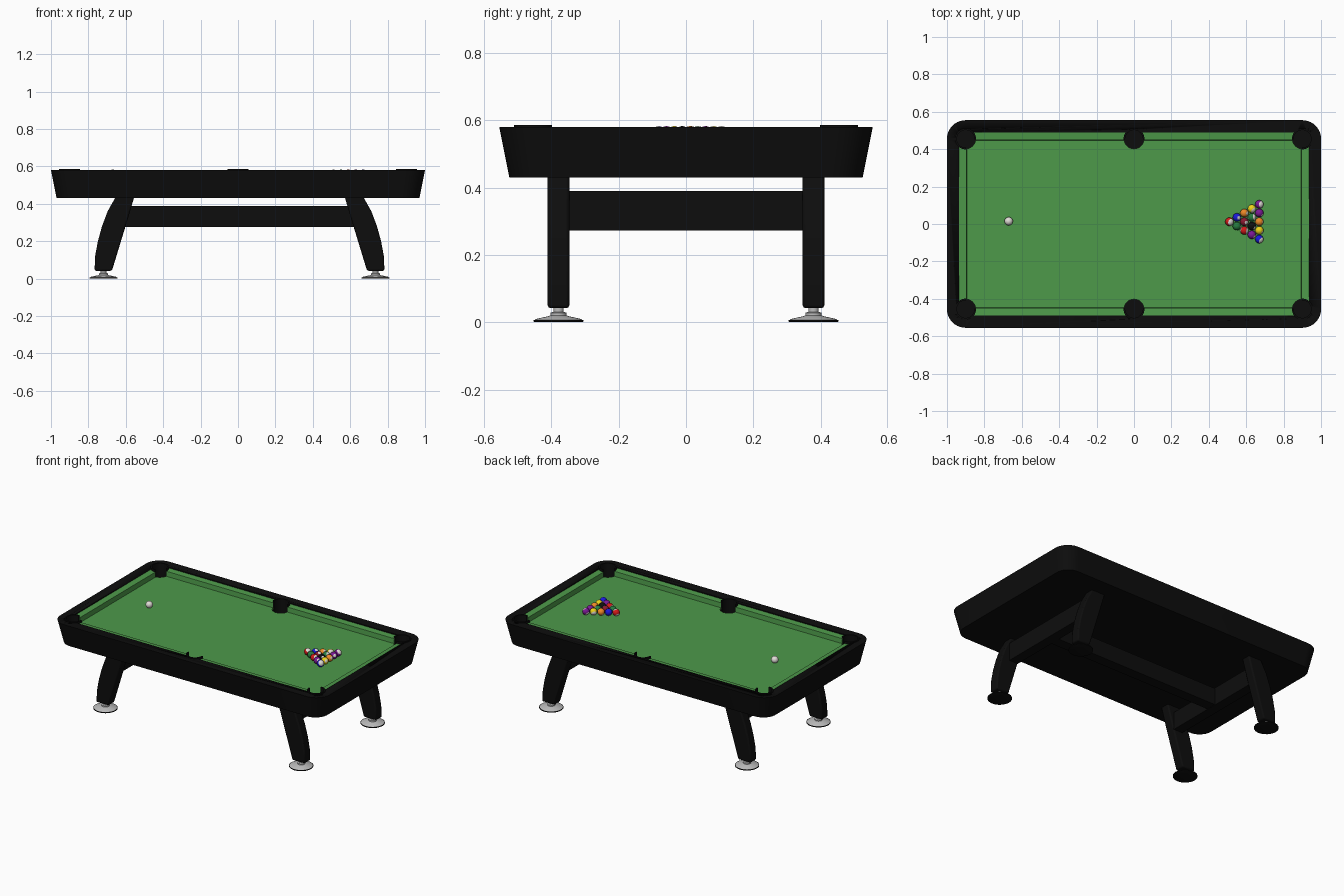
import bpy, bmesh, math, random
from mathutils import Vector

random.seed(4)
if "Cube" in bpy.data.objects:
    bpy.data.objects.remove(bpy.data.objects["Cube"])

BED, RIM = 0.538, 0.58
POCKET_X, POCKET_Y = 0.9, 0.455
SHIFT = 0.008          # under-frame sits slightly to the left


def material(name, rgb, rough=0.5, metal=0.0):
    m = bpy.data.materials.new(name)
    m.use_nodes = True
    m.diffuse_color = (*rgb, 1)
    node = m.node_tree.nodes["Principled BSDF"]
    node.inputs["Base Color"].default_value = (*rgb, 1)
    node.inputs["Roughness"].default_value = rough
    node.inputs["Metallic"].default_value = metal
    return m


black = material("black", (0.004, 0.004, 0.004))
felt = material("felt", (0.075, 0.32, 0.068), 0.9)
silver = material("silver", (0.5, 0.5, 0.5), 0.3)
colours = {
    "white": material("ball_white", (0.75, 0.72, 0.68), 0.2),
    "yellow": material("ball_yellow", (0.85, 0.65, 0.01), 0.2),
    "blue": material("ball_blue", (0.01, 0.01, 0.7), 0.2),
    "red": material("ball_red", (0.65, 0.01, 0.01), 0.2),
    "purple": material("ball_purple", (0.2, 0.01, 0.3), 0.2),
    "orange": material("ball_orange", (0.85, 0.25, 0.02), 0.2),
    "green": material("ball_green", (0.02, 0.2, 0.05), 0.2),
    "maroon": material("ball_maroon", (0.25, 0.01, 0.03), 0.2),
    "black": material("ball_black", (0.005, 0.005, 0.005), 0.2),
}


def finish(bm, name, *mats, smooth=None):
    bmesh.ops.recalc_face_normals(bm, faces=bm.faces)
    mesh = bpy.data.meshes.new(name)
    bm.to_mesh(mesh)
    bm.free()
    ob = bpy.data.objects.new(name, mesh)
    bpy.context.collection.objects.link(ob)
    for m in mats:
        mesh.materials.append(m)
    if smooth:
        activate(ob)
        bpy.ops.object.shade_smooth_by_angle(angle=math.radians(smooth))
    return ob


def activate(ob):
    bpy.ops.object.select_all(action='DESELECT')
    ob.select_set(True)
    bpy.context.view_layer.objects.active = ob


def loft(rings, name, mat, smooth=None, closed=False):
    """Skin equal-length point rings; cap the ends or join last to first."""
    bm = bmesh.new()
    loops = [[bm.verts.new(p) for p in ring] for ring in rings]
    n = len(loops[0])
    pairs = list(zip(loops, loops[1:])) + ([(loops[-1], loops[0])] if closed else [])
    for a, b in pairs:
        for i in range(n):
            j = (i + 1) % n
            bm.faces.new((a[i], a[j], b[j], b[i]))
    if not closed:
        bm.faces.new(loops[0])
        bm.faces.new(loops[-1])
    return finish(bm, name, mat, smooth=smooth)


def box(name, mat, centre, size):
    x, y, z = (s / 2 for s in size)
    cx, cy, cz = centre
    corners = ((-x, -y), (x, -y), (x, y), (-x, y))
    return loft([[(cx + a, cy + b, cz + h) for a, b in corners] for h in (-z, z)], name, mat)


def rounded_rect(hx, hy, r, z, steps=10):
    pts = []
    for k, (sx, sy) in enumerate(((1, 1), (-1, 1), (-1, -1), (1, -1))):
        for i in range(steps + 1):
            a = math.pi / 2 * (k + i / steps)
            pts.append((sx * (hx - r) + r * math.cos(a), sy * (hy - r) + r * math.sin(a), z))
    return pts


def lathe(name, profile, mat, centre, seg=32):
    cx, cy = centre
    rings = [[(cx + r * math.cos(2 * math.pi * i / seg), cy + r * math.sin(2 * math.pi * i / seg), z)
              for i in range(seg)] for r, z in profile]
    return loft(rings, name, mat, smooth=30)


# Tapered cabinet with recessed top, and the cloth bed
cabinet = loft([rounded_rect(0.97, 0.525, 0.09, 0.43), rounded_rect(1.0, 0.555, 0.1, RIM),
                rounded_rect(0.935, 0.49, 0.01, RIM), rounded_rect(0.935, 0.49, 0.01, 0.53)],
               "cabinet", black, smooth=30)
bed = box("cloth_bed", felt, (0, 0, BED - 0.006), (1.88, 0.99, 0.012))

# Pocket holes cut through the bed into the cabinet
pockets = [(sx * POCKET_X, sy * POCKET_Y) for sx in (-1, 0, 1) for sy in (-1, 1)]
for n, spot in enumerate(pockets):
    cutter = lathe("pocket_cutter", [(0.053, 0.46), (0.053, 0.7)], black, spot)
    cutter.hide_render = True
    for target in (cabinet, bed):
        mod = target.modifiers.new("pocket_hole", 'BOOLEAN')
        mod.operation = 'DIFFERENCE'
        mod.solver = 'EXACT'
        mod.object = cutter
        activate(target)
        bpy.ops.object.modifier_apply(modifier=mod.name)
    bpy.data.objects.remove(cutter)

# C-shaped pocket liners, open toward the table
for n, (px, py) in enumerate(pockets):
    facing = math.atan2(math.copysign(1, py), math.copysign(1, px) if px else 0)
    spread = math.radians(138 if px else 95)
    rings = []
    for i in range(25):
        a = facing + spread * (i / 12 - 1)
        rings.append([(px + r * math.cos(a), py + r * math.sin(a), z)
                      for r, z in ((0.047, 0.465), (0.056, 0.465), (0.056, 0.586), (0.047, 0.586))])
    loft(rings, f"pocket_liner_{n + 1}", black, smooth=30)


# Cushions with mitred jaws: rail edge and nose edge given as 2D ends
def cushion(name, rail, nose):
    tops = [(0, 0.574), (1, 0.57), (1.08, BED - 0.004), (0, BED - 0.004)]
    rings = []
    for r, n in zip(rail, nose):
        r, n = Vector(r), Vector(n)
        rings.append([(*r.lerp(n, t), z) for t, z in tops])
    loft(rings, name, felt)


for s, side in ((-1, "front"), (1, "back")):
    for k, end in ((-1, "right"), (1, "left")):
        cushion(f"cushion_{side}_{end}",
                [(k * 0.042, s * 0.492), (k * 0.858, s * 0.492)],
                [(k * 0.054, s * 0.45), (k * 0.846, s * 0.45)])
for s, side in ((-1, "right"), (1, "left")):
    cushion(f"cushion_{side}_end",
            [(s * 0.937, -0.413), (s * 0.937, 0.413)],
            [(s * 0.895, -0.401), (s * 0.895, 0.401)])

# Curved legs with levelling feet
outer = [(0.775, 0.042), (0.772, 0.12), (0.757, 0.2), (0.735, 0.28), (0.705, 0.36), (0.66, 0.44)]
inner = [(0.562, 0.44), (0.585, 0.36), (0.682, 0.042)]
foot = [(0.072, 0.006), (0.066, 0.01), (0.03, 0.018), (0.024, 0.02), (0.024, 0.028),
        (0.015, 0.031), (0.015, 0.05)]
for sx, side in ((-1, "right"), (1, "left")):
    for sy, end in ((-1, "front"), (1, "back")):
        label = f"{end}_{side}"
        leg = loft([[(sx * x + SHIFT, sy * 0.379 + w, z) for x, z in outer + inner]
                    for w in (-0.032, 0.032)], f"leg_{label}", black, smooth=30)
        bevel = leg.modifiers.new("soft_edges", 'BEVEL')
        bevel.width = 0.008
        bevel.segments = 2
        bevel.limit_method = 'ANGLE'
        spot = (sx * 0.727 + SHIFT, sy * 0.379)
        lathe(f"foot_{label}", foot, silver, spot)
        lathe(f"foot_pad_{label}", [(0.07, 0), (0.074, 0.002), (0.074, 0.007)], black, spot)
    # Cross beam joining each pair of legs
    box(f"cross_beam_{side}", black, (sx * 0.645 + SHIFT, 0, 0.331), (0.065, 0.71, 0.118))
box("long_beam", black, (SHIFT, 0, 0.331), (1.26, 0.07, 0.112))


# Balls: white caps are small on solids and wide on stripes
def ball(name, colour, x, y, stripe=False, radius=0.0225):
    bm = bmesh.new()
    bmesh.ops.create_uvsphere(bm, u_segments=20, v_segments=14, radius=radius)
    cap = radius * (0.55 if stripe else 0.93)
    for f in bm.faces:
        f.material_index = int(abs(f.calc_center_median().z) > cap)
    ob = finish(bm, name, colours[colour], colours["white"], smooth=60)
    ob.location = (x, y, BED + radius)
    ob.rotation_euler = [random.uniform(0.3, 1.2) for _ in range(3)]


rack = [["red*"], ["blue", "green"], ["orange", "maroon", "red*"],
        ["yellow*", "green*", "black", "purple"],
        ["purple*", "purple", "orange", "yellow", "blue*"]]
for i, row in enumerate(rack):
    for j, kind in enumerate(row):
        ball(f"ball_{i + 1}_{j + 1}", kind.strip("*"), 0.51 + 0.04 * i,
             0.012 + 0.0465 * (i / 2 - j), stripe="*" in kind)
ball("cue_ball", "white", -0.67, 0.015)
